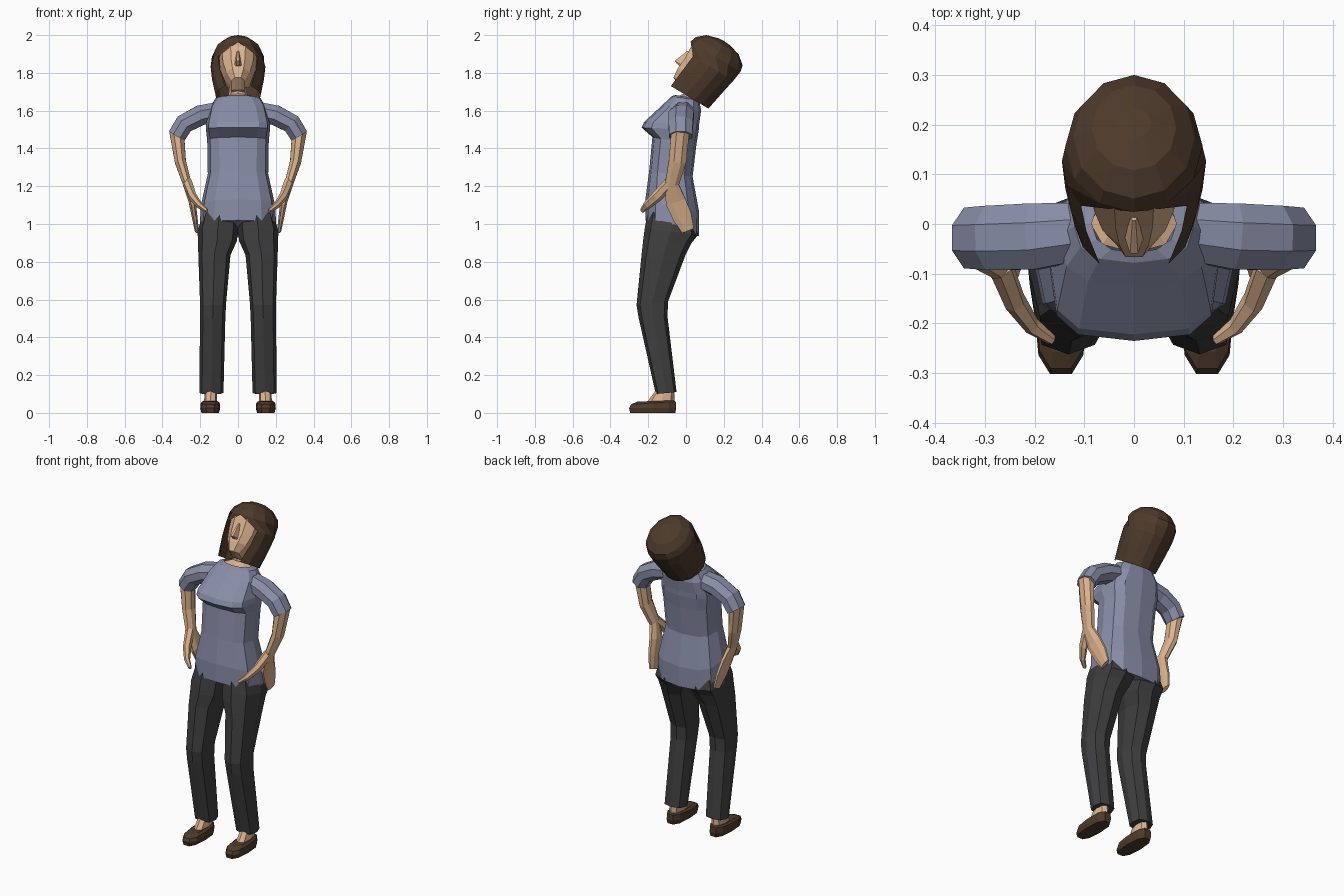
import bpy, bmesh
from math import sin, cos, pi, radians
from mathutils import Vector, Matrix

if "Cube" in bpy.data.objects:
    bpy.data.objects.remove(bpy.data.objects["Cube"])


def material(name, rgb):
    m = bpy.data.materials.new(name)
    m.diffuse_color = (*rgb, 1)
    m.use_nodes = True
    m.node_tree.nodes["Principled BSDF"].inputs["Base Color"].default_value = m.diffuse_color
    return m


SHIRT = material("shirt_blue", (0.25, 0.27, 0.39))
SKIN = material("skin", (0.72, 0.45, 0.27))
HAIR = material("hair_brown", (0.075, 0.043, 0.024))
PANTS = material("dark_cloth", (0.05, 0.049, 0.051))
SHOE = material("shoe_leather", (0.08, 0.043, 0.023))


def loft(name, rings, mat, closed=True, cap0=True, cap1=True, mirror=False, xf=None):
    """Skin a list of point rings with flat faces."""
    bm = bmesh.new()
    vs = [[bm.verts.new(p) for p in r] for r in rings]
    n = len(rings[0])
    for a, b in zip(vs, vs[1:]):
        for i in range(n if closed else n - 1):
            j = (i + 1) % n
            bm.faces.new((a[i], a[j], b[j], b[i]))
    if cap0:
        bm.faces.new(vs[0])
    if cap1:
        bm.faces.new(vs[-1])
    bmesh.ops.remove_doubles(bm, verts=bm.verts, dist=0.0005)
    bmesh.ops.recalc_face_normals(bm, faces=bm.faces)
    if xf:
        bm.transform(xf)
    me = bpy.data.meshes.new(name)
    bm.to_mesh(me)
    bm.free()
    ob = bpy.data.objects.new(name, me)
    bpy.context.collection.objects.link(ob)
    me.materials.append(mat)
    if mirror:
        ob.modifiers.new("Mirror", 'MIRROR')
    return ob


def ring(w, yf, yb, zf, zb=None, cx=0, n=8, p=0.8):
    """Rounded section: half width, front/back y, front/back z."""
    zb = zf if zb is None else zb
    pts = []
    for i in range(n):
        a = 2 * pi * i / n
        c, s = cos(a), sin(a)
        x = w * abs(c) ** p * (1 if c > 0 else -1)
        t = 0.5 + 0.5 * abs(s) ** p * (1 if s > 0 else -1)
        pts.append(Vector((cx + x, yf + (yb - yf) * t, zf + (zb - zf) * t)))
    return pts


def tube(path, ref, n=8):
    """Rings along a path of (point, radius along ref, other radius)."""
    pts = [Vector(p[0]) for p in path]
    out = []
    for i, (_, ra, rb) in enumerate(path):
        t = (pts[min(i + 1, len(pts) - 1)] - pts[max(i - 1, 0)]).normalized()
        a = Vector(ref)
        a = (a - t * a.dot(t)).normalized()
        b = t.cross(a)
        out.append([pts[i] + a * ra * cos(2 * pi * (k + .5) / n)
                    + b * rb * sin(2 * pi * (k + .5) / n) for k in range(n)])
    return out


# Shirt body, hem to collar
loft("shirt_body", [ring(*r, n=12, p=p) for r, p in [
    ((.203, -.215, .068, 1.02, .935), .7),
    ((.197, -.215, .07, 1.13, 1.06), .7),
    ((.16, -.195, .035, 1.28, 1.25), .7),
    ((.163, -.178, .055, 1.46, 1.42), .7),
    ((.17, -.235, .068, 1.51, 1.50), .6),
    ((.168, -.222, .07, 1.54, 1.53), .6),
    ((.15, -.125, .08, 1.63, 1.60), .7),
    ((.12, -.078, .07, 1.675, 1.655), .8),
    ((.085, -.058, .06, 1.683, 1.665), .9)]], SHIRT, cap1=False)

# Short sleeves
loft("sleeve", tube([
    ((.08, -.012, 1.60), .06, .055),
    ((.20, -.025, 1.575), .072, .058),
    ((.285, -.028, 1.53), .07, .056),
    ((.325, -.028, 1.465), .066, .052)], (0, 1, 0)), SHIRT, mirror=True)

# Forearm running into the hand resting on the hip
loft("forearm_and_hand", tube([
    ((.325, -.03, 1.49), .052, .042),
    ((.305, -.045, 1.33), .05, .032),
    ((.268, -.075, 1.21), .04, .025),
    ((.243, -.055, 1.12), .058, .02),
    ((.23, -.02, 1.04), .055, .016),
    ((.218, .01, .965), .036, .012)], (0, 1, 0)), SKIN, mirror=True)
loft("thumb", tube([
    ((.268, -.085, 1.22), .026, .03),
    ((.24, -.155, 1.145), .022, .03),
    ((.205, -.205, 1.10), .016, .022),
    ((.165, -.233, 1.07), .01, .012)], (1, 0, 0), n=6), SKIN, mirror=True)

# Trouser legs meeting at the crotch
loft("trouser_leg", [ring(*r, p=.75) for r in [
    (.095, -.20, .045, 1.07, 1.02, .095),
    (.107, -.218, .062, .98, .94, .107),
    (.103, -.226, .03, .92, .90, .109),
    (.085, -.235, -.005, .84, .83, .125),
    (.069, -.262, -.095, .57, .59, .132),
    (.067, -.25, -.098, .50, .51, .134),
    (.064, -.16, -.05, .10, .11, .141)]], PANTS, mirror=True)

# Ankles, insteps and slip-on shoes
loft("foot", [ring(*r, p=.9) for r in [
    (.036, -.23, -.06, .04, .05, .145),
    (.034, -.20, -.06, .065, .075, .145),
    (.032, -.145, -.065, .14, .14, .143)]], SKIN, mirror=True)
loft("shoe", [ring(*r, n=10, p=.75) for r in [
    (.046, -.30, -.052, 0, 0, .147),
    (.053, -.306, -.047, .025, .025, .147),
    (.05, -.295, -.05, .045, .06, .147),
    (.038, -.26, -.06, .06, .066, .147)]], SHOE, mirror=True)

# Neck rising out of the collar
loft("neck", [ring(*r, p=.95) for r in [
    (.088, -.058, .062, 1.672, 1.655),
    (.05, -.01, .075, 1.69, 1.665),
    (.046, .0, .09, 1.76, 1.73)]], SKIN)

# Head parts share a frame tilted backwards
HEAD = Matrix.Translation((0, .02, 1.67)) @ Matrix.Rotation(radians(-31), 4, 'X')

loft("head", [ring(*r, n=10, p=.8) for r in [
    (.04, -.06, .05, .015),
    (.042, -.132, .06, .045),
    (.075, -.138, .09, .10),
    (.095, -.134, .11, .165),
    (.10, -.138, .12, .24),
    (.07, -.11, .10, .30)]], SKIN, xf=HEAD)

loft("nose", [[(-w, -.125, z), (w, -.125, z), (w * .4, y, z), (-w * .4, y, z)]
              for w, y, z in [(.02, -.14, .115), (.02, -.168, .125), (.008, -.138, .205)]],
     SKIN, xf=HEAD)


def horseshoe(up, w, yf, yb, opening, n=13):
    """Section round the back of the head, open at the face."""
    c, d = (yf + yb) / 2, (yb - yf) / 2
    angs = [radians(opening) * (2 * i / (n - 1) - 1) for i in range(n)]
    return [Vector((w * sin(a), c + d * cos(a), up)) for a in angs]


# Bobbed hair
loft("hair", [horseshoe(*r) for r in [
    (0, .12, -.14, .115, 145),
    (.11, .138, -.145, .135, 136),
    (.195, .145, -.145, .152, 133),
    (.255, .138, -.148, .16, 180),
    (.29, .122, -.138, .152, 180),
    (.328, .085, -.095, .105, 180),
    (.347, .035, -.03, .04, 180),
    (.349, 0, 0, 0, 180)]], HAIR, closed=False, cap0=False, cap1=False, xf=HEAD)
